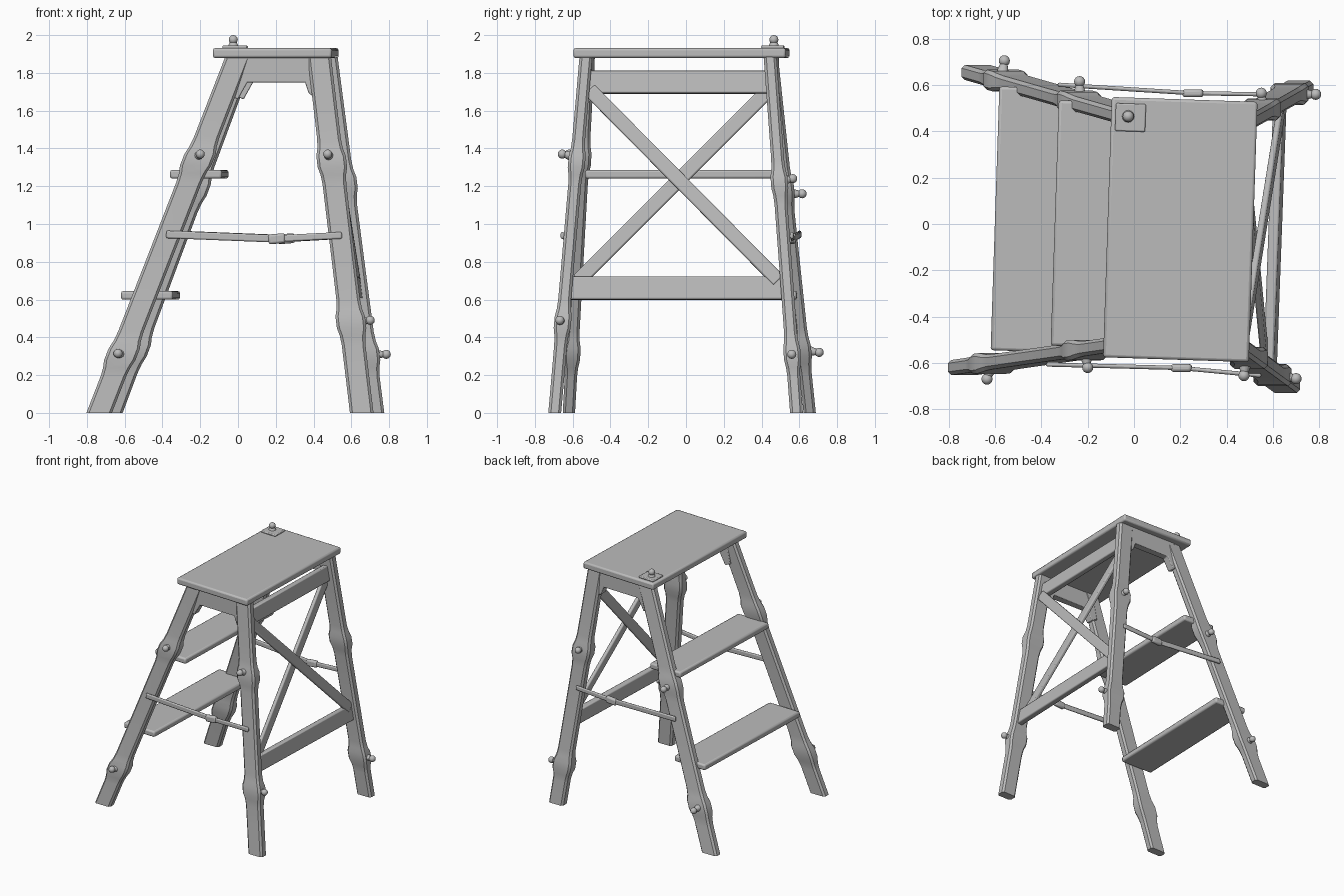
import bpy, bmesh, math
from mathutils import Vector, Matrix

if "Cube" in bpy.data.objects:
    bpy.data.objects.remove(bpy.data.objects["Cube"])

wood = bpy.data.materials.new("grey_wood")
wood.diffuse_color = (0.5, 0.5, 0.5, 1)
wood.use_nodes = True
wood.node_tree.nodes["Principled BSDF"].inputs["Base Color"].default_value = wood.diffuse_color


def finish(name, bm, bevel=0.0, smooth=35):
    bmesh.ops.recalc_face_normals(bm, faces=bm.faces)
    me = bpy.data.meshes.new(name)
    bm.to_mesh(me)
    bm.free()
    me.materials.append(wood)
    ob = bpy.data.objects.new(name, me)
    bpy.context.collection.objects.link(ob)
    if bevel:
        m = ob.modifiers.new("bevel", "BEVEL")
        m.width, m.segments, m.limit_method = bevel, 2, "ANGLE"
    bpy.ops.object.select_all(action="DESELECT")
    ob.select_set(True)
    bpy.context.view_layer.objects.active = ob
    bpy.ops.object.shade_smooth_by_angle(angle=math.radians(smooth))
    return ob


def loft(bm, rings):
    rings = [[bm.verts.new(p) for p in r] for r in rings]
    n = len(rings[0])
    for a, b in zip(rings, rings[1:]):
        for i in range(n):
            bm.faces.new((a[i], a[(i + 1) % n], b[(i + 1) % n], b[i]))
    bm.faces.new(rings[0])
    bm.faces.new(rings[-1])


def slab(name, center, size, turn=-1.9, bevel=0.012):
    bm = bmesh.new()
    bmesh.ops.create_cube(bm, size=1, matrix=Matrix.Translation(center)
                          @ Matrix.Rotation(math.radians(turn), 4, "Z")
                          @ Matrix.Diagonal((*size, 1)))
    return finish(name, bm, bevel)


def bar(name, p0, p1, width, thick, face, bevel=0.008):
    """Flat board from p0 to p1, its thin direction close to face."""
    p0, p1, face = Vector(p0), Vector(p1), Vector(face)
    d = (p1 - p0).normalized()
    w = d.cross(face).normalized()
    t = w.cross(d)
    w, t = w * width / 2, t * thick / 2
    bm = bmesh.new()
    loft(bm, [[p - w - t, p + w - t, p + w + t, p - w + t] for p in (p0, p1)])
    return finish(name, bm, bevel)


def leg(name, foot, head, width, thick, knots):
    """Splayed leg, swollen around each knot height."""
    levels = sorted({0, 0.2, 0.8, 1.6, 1.885}
                    | {k + o for k in knots for o in (-.12, -.07, -.03, .03, .07, .12)})
    c = 0.014
    rings = []
    for z in levels:
        f = z / 1.885
        x = foot[0] + (head[0] - foot[0]) * f
        y = foot[1] + (head[1] - foot[1]) * f
        s = 0.02 * sum(math.exp(-((z - k) / 0.06) ** 2) for k in knots)
        w, t = width / 2 + s, thick / 2 + s * 0.7
        rings.append([(x + a, y + b, z) for a, b in (
            (-w + c, -t), (w - c, -t), (w, -t + c), (w, t - c),
            (w - c, t), (-w + c, t), (-w, t - c), (-w, -t + c))])
    bm = bmesh.new()
    loft(bm, rings)
    return finish(name, bm)


def knob(name, ball, root, r=0.024):
    """Round ball on a short stem with a collar."""
    ball, root = Vector(ball), Vector(root)
    d = root - ball
    rot = d.to_track_quat("Z", "Y").to_matrix().to_4x4()
    bm = bmesh.new()
    bmesh.ops.create_uvsphere(bm, u_segments=16, v_segments=10, radius=r,
                              matrix=Matrix.Translation(ball))
    bmesh.ops.create_cone(bm, cap_ends=True, segments=12, radius1=r * .5, radius2=r * 1.3,
                          depth=d.length, matrix=Matrix.Translation((ball + root) / 2) @ rot)
    return finish(name, bm)


# Legs: foot centre, head centre, width, knot heights
leg("left_front_leg", (-0.735, -0.62), (0.0, -0.515), 0.135, 0.065, (0.31, 1.34))
leg("left_back_leg", (-0.678, 0.655), (0.025, 0.455), 0.135, 0.065, (0.33, 1.18))
leg("right_front_leg", (0.655, -0.695), (0.43, -0.53), 0.125, 0.068, (0.48, 1.33))
leg("right_back_leg", (0.712, 0.585), (0.465, 0.445), 0.125, 0.068, (0.31, 1.22))

# Top board and steps
slab("top_board", (0.2, -0.024, 1.905), (0.63, 1.125, 0.052))
slab("upper_step", (-0.205, 0.0, 1.263), (0.275, 1.06, 0.046))
slab("lower_step", (-0.463, 0.02, 0.622), (0.275, 1.14, 0.046))

# Arched aprons joining each pair of leg heads
for name, y, dx in (("front_apron", -0.522, 0.0), ("back_apron", 0.455, 0.03)):
    profile = ((-0.01, 1.885), (0.45, 1.885), (0.43, 1.66), (0.375, 1.69),
               (0.355, 1.75), (0.05, 1.75), (0.0, 1.66), (-0.05, 1.68))
    bm = bmesh.new()
    loft(bm, [[(x + dx, y + s - 0.03 * (x - 0.2), z) for x, z in profile]
              for s in (-0.03, 0.03)])
    finish(name, bm, 0.006)

# Rails and crossed braces between the right legs
out = (1, 0, 0.13)
bar("upper_rail", (0.45, -0.53, 1.75), (0.477, 0.44, 1.75), 0.12, 0.045, out)
bar("lower_rail", (0.588, -0.62, 0.66), (0.63, 0.52, 0.66), 0.122, 0.045, out)
bar("outer_brace", (0.475, -0.51, 1.71), (0.635, 0.49, 0.70), 0.075, 0.028, out)
bar("inner_brace", (0.465, 0.44, 1.71), (0.565, -0.57, 0.70), 0.075, 0.028, out)

# Folding stays on both sides: two flat links and a hinge
for side, a, m, b in (
        ("front", (-0.38, -0.607, 0.945), (0.20, -0.622, 0.922), (0.55, -0.655, 0.94)),
        ("back", (-0.33, 0.602, 0.945), (0.25, 0.565, 0.922), (0.57, 0.560, 0.94))):
    a, m, b = Vector(a), Vector(m), Vector(b)
    bar(side + "_stay_long", a, m, 0.04, 0.018, (0, 1, 0))
    bar(side + "_stay_short", m, b, 0.036, 0.018, (0, 1, 0))
    bar(side + "_stay_hinge", m - Vector((0.04, 0, 0.004)), m + Vector((0.05, 0, 0.004)),
        0.052, 0.034, (0, 1, 0), 0.012)

# Ball knobs growing from the knots
for name, ball, root in (
        ("left_front_low", (-0.635, -0.67, 0.315), (-0.62, -0.62, 0.31)),
        ("left_front_high", (-0.20, -0.62, 1.37), (-0.21, -0.56, 1.36)),
        ("right_front_low", (0.70, -0.668, 0.49), (0.63, -0.655, 0.48)),
        ("right_front_high", (0.475, -0.655, 1.37), (0.48, -0.60, 1.36)),
        ("right_back_low", (0.785, 0.56, 0.31), (0.71, 0.56, 0.31)),
        ("left_back_low", (-0.56, 0.705, 0.32), (-0.57, 0.64, 0.33)),
        ("right_back_high", (0.55, 0.565, 1.24), (0.555, 0.51, 1.23)),
        ("left_back_high", (-0.235, 0.615, 1.16), (-0.235, 0.55, 1.16))):
    knob(name + "_knob", ball, root)

# Latch on the top board
slab("latch_plate", (-0.015, 0.46, 1.937), (0.13, 0.12, 0.016), bevel=0.006)
knob("latch_knob", (-0.025, 0.465, 1.976), (-0.025, 0.465, 1.935))
